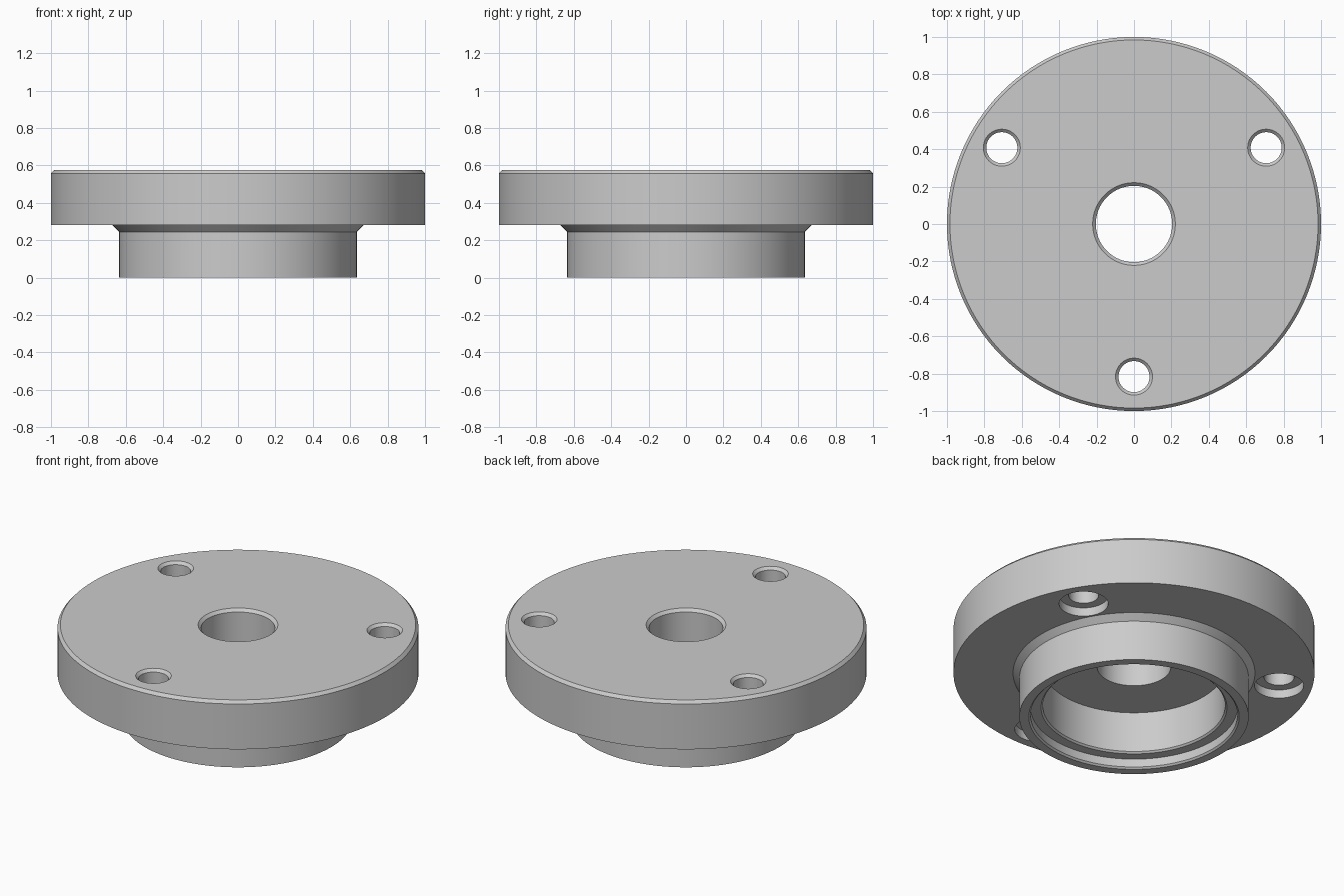
import bpy
from math import cos, sin, radians, tau

cube = bpy.data.objects.get("Cube")
if cube:
    bpy.data.objects.remove(cube, do_unlink=True)

# Single plain metal colour
steel = bpy.data.materials.new("steel_grey")
steel.use_nodes = True
GREY = (0.6, 0.6, 0.6, 1)
steel.diffuse_color = GREY
steel.node_tree.nodes["Principled BSDF"].inputs["Base Color"].default_value = GREY


def lathe(name, profile, segments, ring=False):
    """Revolve (radius, z) points about z; a ring joins its last point to the first."""
    verts = [(r * cos(tau * i / segments), r * sin(tau * i / segments), z)
             for r, z in profile for i in range(segments)]
    n = len(profile)
    faces = []
    for k in range(n if ring else n - 1):
        a, b = k * segments, (k + 1) % n * segments
        for i in range(segments):
            j = (i + 1) % segments
            faces.append((a + i, a + j, b + j, b + i))
    if not ring:
        faces.append(tuple(reversed(range(segments))))
        faces.append(tuple(range((n - 1) * segments, n * segments)))
    mesh = bpy.data.meshes.new(name)
    mesh.from_pydata(verts, [], faces)
    mesh.materials.append(steel)
    obj = bpy.data.objects.new(name, mesh)
    bpy.context.collection.objects.link(obj)
    return obj


# Heights of the main levels
TOP, UNDER, CEILING = 0.575, 0.28, 0.317

# Flange with hub, stepped recess and central bore
flange = lathe("flange", [
    (0.583, 0), (0.635, 0),                              # hub rim
    (0.635, 0.245), (0.67, UNDER),                       # hub wall and flared neck
    (1, UNDER), (1, TOP - 0.018), (0.984, TOP),          # disc edge with chamfer
    (0.221, TOP), (0.204, TOP - 0.017),                  # bore chamfer
    (0.204, CEILING), (0.505, CEILING),                  # bore and recess ceiling
    (0.505, 0.07), (0.515, 0.06),                        # recess wall
    (0.573, 0.06), (0.573, 0.01),                        # seat ledge
], 128, ring=True)

# Three counterbored bolt holes
bolt_profile = [(0.136, UNDER - 0.02), (0.136, UNDER + 0.052), (0.083, UNDER + 0.052),
                (0.083, TOP - 0.016), (0.099, TOP), (0.109, TOP + 0.01)]
BOLT_CIRCLE = 0.816
for angle in (30, 150, 270):
    cutter = lathe("bolt_hole_cutter", bolt_profile, 48)
    cutter.location = (BOLT_CIRCLE * cos(radians(angle)), BOLT_CIRCLE * sin(radians(angle)), 0)
    cutter.hide_render = True
    cutter.hide_set(True)
    cut = flange.modifiers.new("bolt_hole", "BOOLEAN")
    cut.operation = "DIFFERENCE"
    cut.solver = "EXACT"
    cut.object = cutter

# Bake the holes, then smooth the round walls while keeping edges crisp
bpy.context.view_layer.update()
bpy.ops.object.select_all(action="DESELECT")
bpy.context.view_layer.objects.active = flange
flange.select_set(True)
for modifier in list(flange.modifiers):
    bpy.ops.object.modifier_apply(modifier=modifier.name)
for obj in [o for o in bpy.data.objects if o.name.startswith("bolt_hole_cutter")]:
    bpy.data.objects.remove(obj, do_unlink=True)
bpy.ops.object.shade_smooth_by_angle(angle=radians(25))
